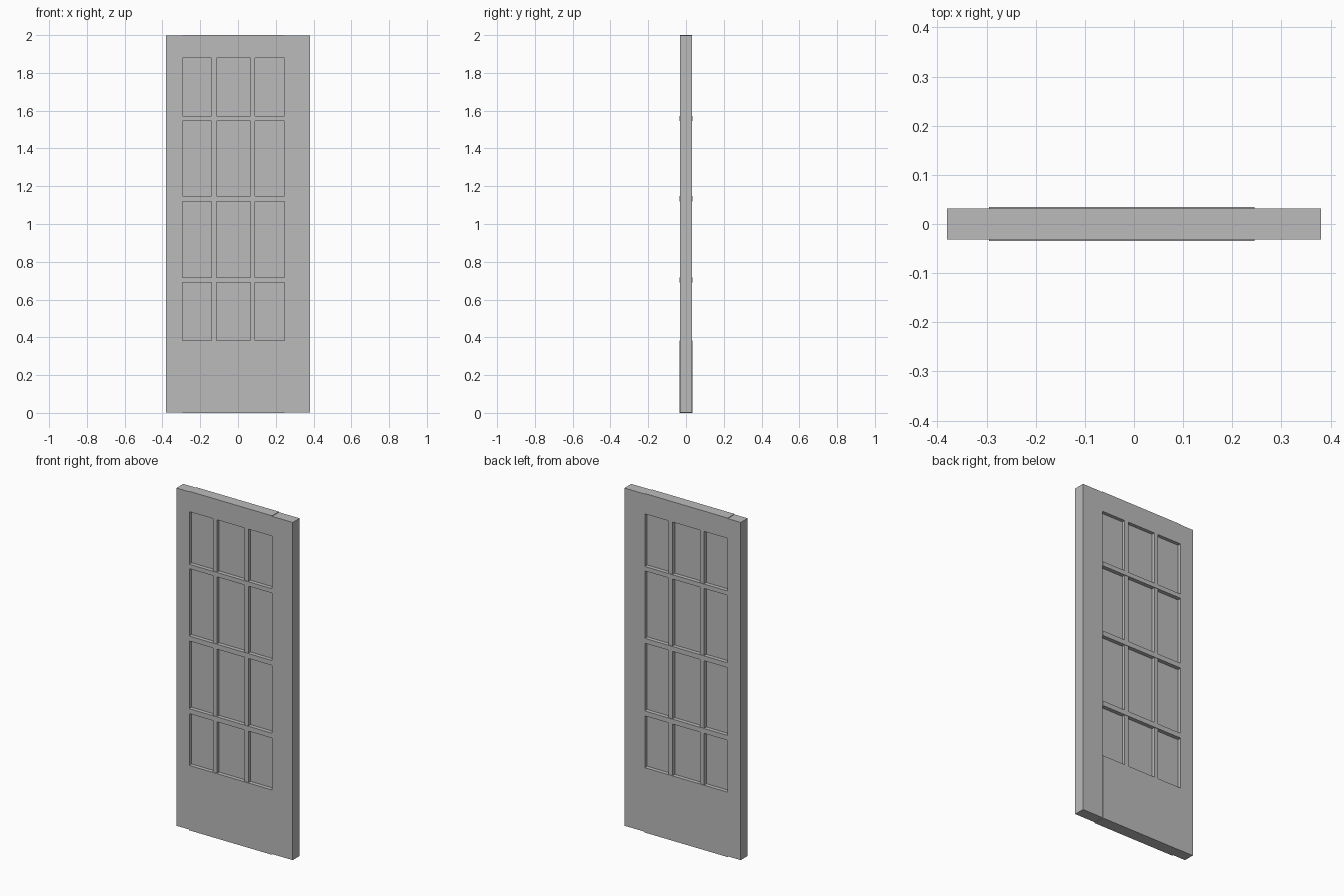
import bpy

cube = bpy.data.objects.get("Cube")
if cube:
    bpy.data.objects.remove(cube, do_unlink=True)

grey = bpy.data.materials.new("plain_grey")
grey.use_nodes = True
GREY = (0.5, 0.5, 0.5, 1)
grey.diffuse_color = GREY
grey.node_tree.nodes["Principled BSDF"].inputs["Base Color"].default_value = GREY


def box(name, x0, x1, z0, z1, depth):
    """Axis-aligned board centred on y = 0."""
    bpy.ops.mesh.primitive_cube_add(size=1, location=((x0 + x1) / 2, 0, (z0 + z1) / 2))
    ob = bpy.context.object
    ob.name = name
    ob.scale = (x1 - x0, depth, z1 - z0)
    bpy.ops.object.transform_apply(location=False, rotation=False, scale=True)
    ob.data.materials.append(grey)
    return ob


SIDE, LEFT, RIGHT = 0.38, -0.295, 0.245
LIP = 0.003            # rails stand slightly proud of the stiles
FRAME, RAIL, PANE = 0.064, 0.07, 0.024
BOTTOM, TOP = 0.383, 1.88

# Stiles
box("right_stile", -SIDE, LEFT, LIP, 2 - LIP, FRAME)
box("left_stile", RIGHT, SIDE, LIP, 2 - LIP, FRAME)

# Top and bottom rails
box("top_rail", LEFT, RIGHT, TOP, 2, FRAME)
box("bottom_rail", LEFT, RIGHT, 0, BOTTOM, RAIL)

# Horizontal glazing bars
bars = [(0.689, 0.718), (1.118, 1.147), (1.545, 1.571)]
for i, (z0, z1) in enumerate(bars):
    box(f"horizontal_bar_{i + 1}", LEFT, RIGHT, z0, z1, RAIL)

# Vertical glazing bars and panes, row by row
lows = [BOTTOM] + [b[1] for b in bars]
highs = [b[0] for b in bars] + [TOP]
mullions = [(-0.141, -0.115), (0.065, 0.091)]
for row, (z0, z1) in enumerate(zip(lows, highs)):
    for col, (x0, x1) in enumerate(mullions):
        box(f"vertical_bar_{row + 1}_{col + 1}", x0, x1, z0, z1, FRAME)
    starts = [LEFT] + [m[1] for m in mullions]
    ends = [m[0] for m in mullions] + [RIGHT]
    for col, (x0, x1) in enumerate(zip(starts, ends)):
        box(f"pane_{row + 1}_{col + 1}", x0, x1, z0, z1, PANE)
